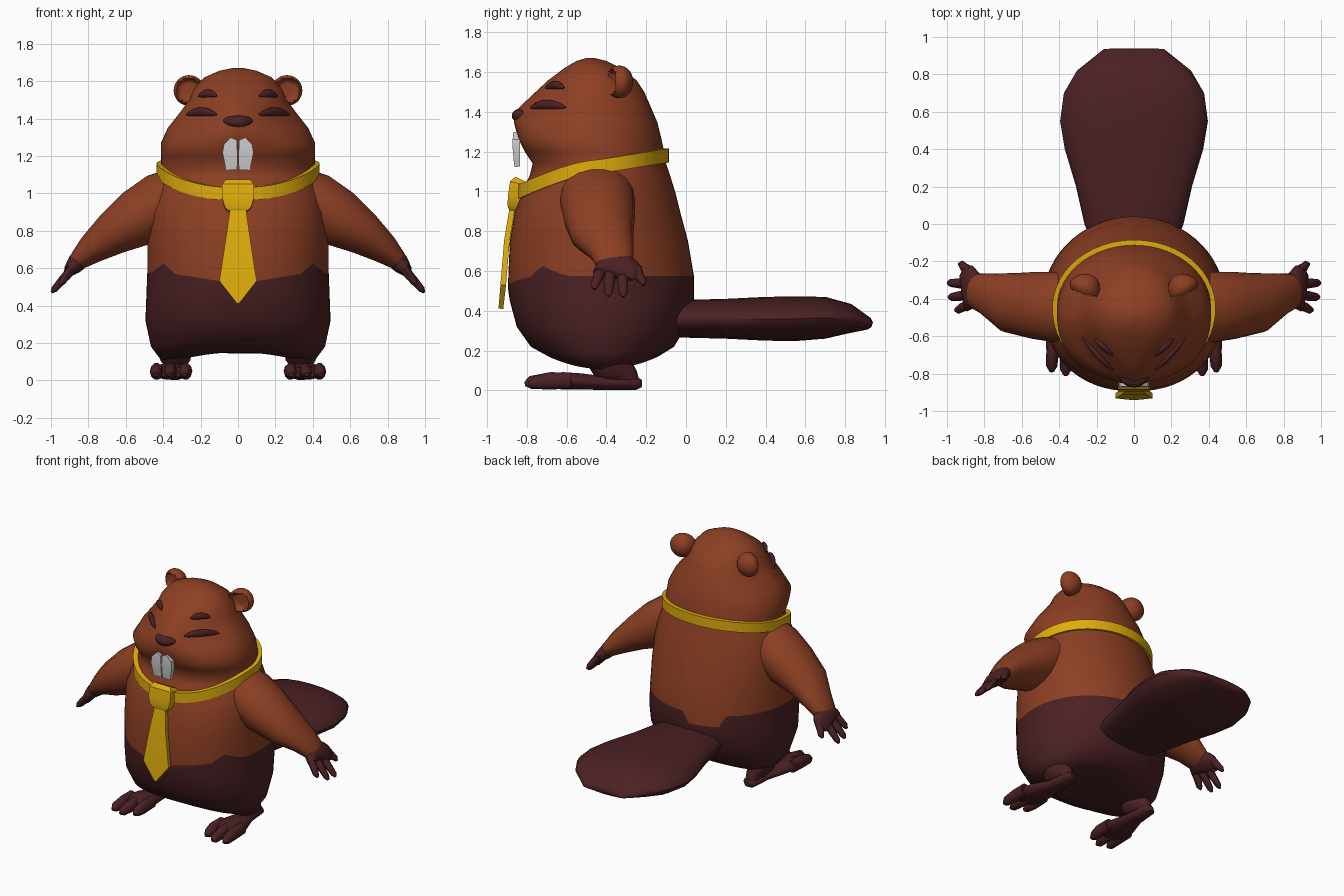
import bpy, bmesh
from math import sin, cos, pi, sqrt
from mathutils import Vector

cube = bpy.data.objects.get("Cube")
if cube:
    bpy.data.objects.remove(cube, do_unlink=True)


def material(name, rgb):
    m = bpy.data.materials.new(name)
    m.use_nodes = True
    m.diffuse_color = (*rgb, 1)
    bsdf = m.node_tree.nodes["Principled BSDF"]
    bsdf.inputs["Base Color"].default_value = (*rgb, 1)
    bsdf.inputs["Roughness"].default_value = 0.8
    return m


brown = material("brown fur", (0.265, 0.050, 0.017))
dark = material("dark fur", (0.070, 0.015, 0.017))
yellow = material("yellow cloth", (0.74, 0.42, 0.004))
ivory = material("tooth grey", (0.60, 0.60, 0.60))


def finish(name, bm, mats, angle=50):
    bmesh.ops.recalc_face_normals(bm, faces=bm.faces)
    me = bpy.data.meshes.new(name)
    bm.to_mesh(me)
    bm.free()
    for m in mats:
        me.materials.append(m)
    ob = bpy.data.objects.new(name, me)
    bpy.context.collection.objects.link(ob)
    bpy.ops.object.select_all(action='DESELECT')
    ob.select_set(True)
    bpy.context.view_layer.objects.active = ob
    bpy.ops.object.shade_smooth_by_angle(angle=angle * pi / 180)
    return ob


def loft(name, rings, mats, split=0, loop=False, angle=50):
    """Skin a list of rings; rows below split use the second material."""
    bm = bmesh.new()
    rows = [[bm.verts.new(p) for p in r] for r in rings]
    n = len(rows[0])
    for i in range(len(rows) - (0 if loop else 1)):
        a, b = rows[i], rows[(i + 1) % len(rows)]
        for j in range(n):
            k = (j + 1) % n
            f = bm.faces.new((a[j], a[k], b[k], b[j]))
            f.material_index = 1 if i < split else 0
    if not loop:
        bm.faces.new(rows[0]).material_index = 1 if split else 0
        bm.faces.new(rows[-1])
    return finish(name, bm, mats, angle)


def tube(name, path, mat, side, sides=14, angle=50):
    """Path items: (x, y, z, half width along side, half thickness)."""
    side = Vector(side)
    pts = [Vector(p[:3]) for p in path]
    grow, phase = (sqrt(2), pi / 4) if sides == 4 else (1, 0)
    rings = []
    for i, p in enumerate(path):
        t = (pts[min(i + 1, len(pts) - 1)] - pts[max(i - 1, 0)]).normalized()
        s = (side - t * side.dot(t)).normalized()
        u = t.cross(s)
        angs = [phase + 2 * pi * k / sides for k in range(sides)]
        rings.append([pts[i] + s * p[3] * grow * cos(a) + u * p[4] * grow * sin(a) for a in angs])
    return loft(name, rings, [mat], angle=angle)


def pair(name, path, mat, side, **kw):
    for tag, sx in (("left", 1), ("right", -1)):
        tube(tag + "_" + name, [(p[0] * sx, *p[1:]) for p in path], mat, side, **kw)


# Body and head profile: height, half width, front y, back y, front roundness
PROFILE = [
    (.15, .15, -.50, -.30, 2), (.15, .31, -.58, -.21, 2), (.17, .41, -.69, -.14, 2),
    (.22, .465, -.78, -.06, 2.1), (.32, .495, -.85, .0, 2.2), (.45, .49, -.885, .04, 2.2),
    (.575, .485, -.895, .04, 2.2), (.75, .485, -.885, .01, 2.2), (.90, .48, -.86, -.03, 2.2),
    (1.0, .46, -.825, -.055, 2.1), (1.08, .43, -.785, -.08, 2.1), (1.14, .41, -.77, -.10, 2.1),
    (1.2, .412, -.81, -.11, 2.25), (1.27, .412, -.845, -.125, 2.2), (1.35, .375, -.865, -.145, 1.55),
    (1.42, .32, -.84, -.175, 1.35), (1.5, .26, -.755, -.21, 1.8), (1.56, .235, -.69, -.25, 2),
    (1.62, .18, -.61, -.33, 2), (1.655, .10, -.55, -.40, 2), (1.67, .03, -.50, -.46, 2)]


def section(z):
    for a, b in zip(PROFILE[1:], PROFILE[2:]):
        if z <= b[0]:
            t = (z - a[0]) / (b[0] - a[0])
            return [u + (v - u) * t for u, v in zip(a, b)]
    return PROFILE[-1]


def oval(row, a, grow=0):
    """Point on a profile row; angle -pi/2 is the front."""
    z, rx, yf, yb, n = row
    c, s = cos(a), sin(a)
    e = 2 / n if s < 0 else 1
    x = (rx + grow) * abs(c) ** e * (1 if c > 0 else -1)
    y = ((yb - yf) / 2 + grow) * abs(s) ** e * (1 if s > 0 else -1)
    return Vector((x, (yf + yb) / 2 + y, z))


def face_y(x, z):
    _, rx, yf, yb, n = section(z)
    return (yf + yb) / 2 - (yb - yf) / 2 * (1 - min(1, abs(x) / rx) ** n) ** (1 / n)


SEG = 60
rings = [[oval(row, 2 * pi * j / SEG) for j in range(SEG)] for row in PROFILE]
for ring, sag in zip(rings, (.06, .06, .06, .03)):  # haunches hang lower than the belly
    for p in ring:
        p.z -= sag * (p.x / .4) ** 2
FUR_ROW = 6
for p in rings[FUR_ROW]:
    if p.y < -.5:  # peaks beside the belly, sloping to a dip in the middle
        x = abs(p.x)
        p.z += max(0, .05 - .8 * abs(x - .40)) - max(0, .06 - .16 * x)
    elif p.y > -.1 and -.25 < p.x < 0:  # notch above the tail
        p.z -= .08
loft("body", rings, [brown, dark], split=FUR_ROW, angle=80)

# Tail paddle
tube("tail", [(0, y, z, w, h) for y, z, w, h in [
    (-.2, .35, .17, .07), (-.1, .355, .225, .085), (0, .36, .265, .095), (.2, .36, .31, .10),
    (.4, .36, .37, .11), (.55, .36, .395, .112), (.7, .365, .375, .105), (.82, .36, .305, .075),
    (.92, .335, .18, .03), (.935, .33, .16, .012)]], dark, (1, 0, 0), sides=20)

# Arms
pair("arm", [(.28, -.45, 1.03, .18, .13), (.40, -.445, .955, .19, .165), (.53, -.435, .87, .18, .16),
             (.67, -.42, .785, .16, .118), (.78, -.375, .705, .115, .082),
             (.85, -.36, .645, .095, .055), (.875, -.36, .625, .075, .04)], brown, (0, 1, 0), sides=18)

# Hands and fingers
pair("hand", [(.835, -.36, .655, .085, .045), (.86, -.355, .632, .108, .052), (.88, -.345, .608, .125, .044),
              (.90, -.345, .587, .112, .034), (.91, -.35, .575, .09, .018)], dark, (0, 1, 0))
for i, (root, tip, x, z) in enumerate([(-.43, -.46, .95, .515), (-.38, -.39, .985, .48),
                                       (-.32, -.315, .99, .475), (-.25, -.215, .93, .535)]):
    mid = (root + tip) / 2
    pair("finger_%d" % (i + 1), [(.875, root, .612, .027, .024), ((.885 + x) / 2, mid, (.60 + z) / 2, .026, .023),
         (x - .008, tip, z + .012, .021, .018), (x + .006, tip, z - .006, .008, .007)],
         dark, (0, 1, 0), sides=8)

# Ankles, feet and toes
pair("ankle", [(.335, -.40, .20, .10, .12), (.335, -.37, .13, .085, .11), (.335, -.32, .095, .06, .075),
               (.33, -.285, .065, .045, .05), (.33, -.27, .03, .04, .04)], dark, (1, 0, 0), sides=18)
pair("foot", [(.325, -.225, .035, .025, .02), (.33, -.25, .035, .05, .033), (.335, -.40, .036, .06, .034),
              (.35, -.53, .045, .095, .042), (.36, -.62, .048, .105, .045),
              (.36, -.68, .045, .08, .03)], dark, (1, 0, 0))
for i, (x, tip) in enumerate([(.28, -.77), (.36, -.81), (.435, -.79)]):
    pair("toe_%d" % (i + 1), [(x, -.58, .05, .036, .042), (x, -.68, .048, .034, .046),
         (x + .005, tip + .03, .04, .03, .034), (x + .005, tip, .032, .012, .012)],
         dark, (1, 0, 0), sides=10)

# Ears: rounded shells with a dished front, thicker where they meet the head
for tag, sx in (("left", 1), ("right", -1)):
    bm = bmesh.new()
    bmesh.ops.create_uvsphere(bm, u_segments=20, v_segments=14, radius=1)
    for v in bm.verts:
        x, y, z = v.co
        if y < 0 and x * x + z * z < .5:
            y = .1
        v.co = (sx * (.262 + .082 * x), -.335 + y * (.07 - .018 * x) + .015 * x, 1.55 + .082 * z)
    finish(tag + "_ear", bm, [brown], 80)

# Closed eyes and brows laid on the face
for name, lo, hi, z0, rise, thick in (("eye", .115, .275, 1.421, .014, .02),
                                      ("brow", .115, .21, 1.52, .013, .018)):
    path = []
    for i in range(9):
        t = i / 8
        x, arch = lo + (hi - lo) * t, sin(pi * t)
        z = z0 + rise * arch
        path.append((x, face_y(x, z) - .004, z, .005 + thick * arch ** .7, .005 + .013 * arch))
    pair(name, path, dark, (0, 0, 1), sides=10)

# Nose
bm = bmesh.new()
bmesh.ops.create_uvsphere(bm, u_segments=20, v_segments=12, radius=1)
for v in bm.verts:
    x, y, z = v.co
    v.co = (.082 * x * (1 + .12 * z), -.83 + .045 * y + .02 * x * x, 1.38 + .036 * z)
finish("nose", bm, [dark])

# Front teeth
pair("tooth", [(.022, -.85, 1.29, .018, .018), (.040, -.853, 1.25, .037, .018),
               (.043, -.853, 1.22, .040, .018), (.037, -.85, 1.16, .034, .016),
               (.035, -.848, 1.125, .030, .013)], ivory, (1, 0, 0), sides=4, angle=30)

# Collar band following the neck
band = []
for j in range(48):
    a = 2 * pi * j / 48
    s = -sin(a)
    z = 1.125 - (.03 * s + .1 * s * s if s > 0 else .055 * s)
    inner, outer = oval(section(z), a, -.01), oval(section(z), a, .022)
    up = Vector((0, 0, .035))
    band.append([inner - up, outer - up, outer + up, inner + up])
loft("collar", band, [yellow], loop=True, angle=40)

# Tie knot and blade
tube("tie_knot", [(0, -.83, 1.06, .065, .03), (0, -.84, 1.04, .085, .045), (0, -.85, .97, .085, .045),
                  (0, -.855, .92, .07, .042), (0, -.86, .90, .05, .03)], yellow, (1, 0, 0), sides=4, angle=40)
tube("tie_blade", [(0, -.87, .93, .04, .014), (0, -.90, .75, .066, .014), (0, -.918, .53, .10, .014),
                   (0, -.93, .41, .006, .012)], yellow, (1, 0, 0), sides=4, angle=40)
